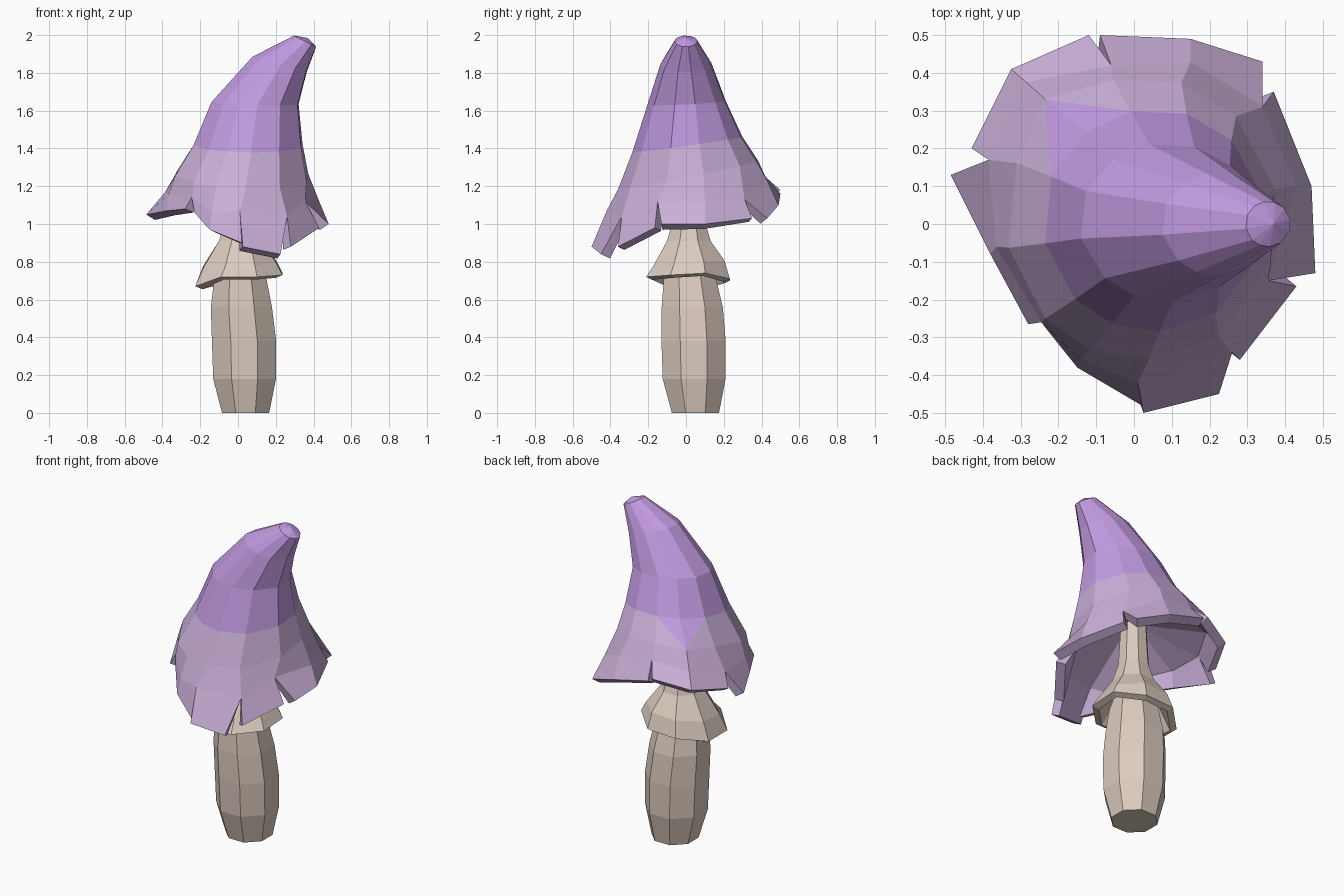
import bpy
import bmesh
from math import cos, sin, radians

cube = bpy.data.objects.get("Cube")
if cube:
    bpy.data.objects.remove(cube, do_unlink=True)


def material(name, rgb):
    mat = bpy.data.materials.new(name)
    mat.use_nodes = True
    mat.diffuse_color = (*rgb, 1)
    mat.node_tree.nodes["Principled BSDF"].inputs["Base Color"].default_value = (*rgb, 1)
    return mat


PURPLE = material("cap purple", (0.53, 0.32, 0.74))
LAVENDER = material("petal lavender", (0.59, 0.43, 0.69))
CREAM = material("stem cream", (0.71, 0.60, 0.52))


def finish(bm, name, mats):
    mesh = bpy.data.meshes.new(name)
    bm.to_mesh(mesh)
    bm.free()
    for mat in mats:
        mesh.materials.append(mat)
    obj = bpy.data.objects.new(name, mesh)
    bpy.context.collection.objects.link(obj)
    return obj


def ring(bm, angles, center, rx, ry, tilt_x=0, tilt_y=0):
    """Tilted ellipse of vertices, counter-clockwise from above."""
    verts = []
    for a in angles:
        dx, dy = rx * cos(radians(a)), ry * sin(radians(a))
        verts.append(bm.verts.new((center[0] + dx, center[1] + dy,
                                   center[2] + dx * tilt_x + dy * tilt_y)))
    return verts


def bridge(bm, lower, upper, slot=0):
    n = len(lower)
    for i in range(n):
        j = (i + 1) % n
        bm.faces.new((lower[i], lower[j], upper[j], upper[i])).material_index = slot


# Stem: a bulging octagonal column
octagon = [22.5 + 45 * i for i in range(8)]
bm = bmesh.new()
rows = [ring(bm, octagon, (x, y, z), r, r) for x, y, z, r in (
    (0.04, 0.05, 0, 0.135), (0.035, 0.043, 0.18, 0.18), (0.032, 0.04, 0.38, 0.184),
    (0.018, 0.033, 0.56, 0.175), (0.012, 0.02, 0.72, 0.148), (0.01, 0.02, 0.84, 0.11))]
for low, high in zip(rows, rows[1:]):
    bridge(bm, low, high)
bm.faces.new(rows[0][::-1])
bm.faces.new(rows[-1])
finish(bm, "stem", [CREAM])

# Skirt and neck: flared ragged collar that narrows into the cap
bm = bmesh.new()
inner = ring(bm, octagon, (0.01, 0.02, 0.81), 0.13, 0.13)
under = ring(bm, octagon, (0.005, 0.01, 0), 0.21, 0.205)
rim = ring(bm, octagon, (0.005, 0.01, 0), 0.25, 0.24)
for low, high, z in zip(under, rim, (0.73, 0.70, 0.69, 0.66, 0.66, 0.71, 0.71, 0.72)):
    low.co.z = z - 0.005
    high.co.z = z + 0.01
shoulder = ring(bm, octagon, (0.01, 0.015, 0.785), 0.21, 0.205, 0.06, 0.08)
neck = [ring(bm, octagon, (0.015, 0.015, z), r, r) for z, r in (
    (0.91, 0.125), (1.02, 0.09), (1.38, 0.07))]
chain = [inner, under, rim, shoulder] + neck
for low, high in zip(chain, chain[1:]):
    bridge(bm, low, high)
bm.faces.new(neck[-1])
finish(bm, "skirt", [CREAM])

# Cap: bent cone above, splitting into seven hanging petals below
columns = [-168, -135, -112, -87, -56, -18, 12, 46, 73, 102, 128, 157]
# Points where the slits between the petals end, with the petal middles between
notch_points = [
    (-.365, -.06, 1.16), (-.245, -.26, 1.14), (-.14, -.36, 1.06), (.01, -.42, 1.07),
    (.26, -.34, 1.04), (.355, -.15, 1.12), (.43, .10, 1.12), (.34, .31, 1.13),
    (.15, .43, 1.23), (-.06, .42, 1.25), (-.285, .375, 1.22), (-.385, .17, 1.17)]
bm = bmesh.new()
notch = [bm.verts.new(p) for p in notch_points]
shoulder = ring(bm, columns, (0.02, 0.015, 1.26), 0.36, 0.375, -0.03, 0.2)
shoulder[10].co = (-.235, .33, 1.32)
waist = ring(bm, columns, (0.053, 0.01, 1.42), 0.295, 0.295, -0.02, 0.14)
middle = ring(bm, columns, (0.09, 0.005, 1.64), 0.236, 0.21, -0.03, 0.05)
upper = ring(bm, columns, (0.22, 0.0, 1.845), 0.147, 0.137, -0.28)
tip = ring(bm, columns, (0.355, 0.0, 1.968), 0.06, 0.06, -0.5)
bridge(bm, notch, shoulder, 1)
bridge(bm, shoulder, waist, 1)
for low, high in ((waist, middle), (middle, upper), (upper, tip)):
    bridge(bm, low, high)
point = bm.verts.new((0.37, 0, 1.985))
for i in range(len(tip)):
    bm.faces.new((tip[i], tip[(i + 1) % len(tip)], point))

# The purple dips to a point at the back
for side in (9, 11):
    quad = next(f for f in shoulder[10].link_faces
                if waist[side] in f.verts and waist[10] in f.verts)
    bmesh.utils.face_split(quad, shoulder[10], waist[side])
    for face in waist[10].link_faces:
        if shoulder[10] in face.verts and len(face.verts) == 3:
            face.material_index = 0

# Petals: first column index, then the lower edge points
petals = [
    (1, [(-.23, -.28, 1.06), (-.15, -.38, .97), (.02, -.48, .90)]),
    (3, [(.025, -.50, .88), (.225, -.45, .84)]),
    (4, [(.28, -.36, .88), (.43, -.165, .98)]),
    (5, [(.48, -.13, 1.0), (.47, .10, 1.0), (.37, .35, 1.03)]),
    (7, [(.34, .43, 1.03), (.15, .49, 1.1), (-.09, .50, 1.16)]),
    (9, [(-.12, .50, 1.18), (-.325, .41, 1.13), (-.43, .20, 1.09)]),
    (11, [(-.485, .13, 1.05), (-.38, -.08, 1.07), (-.28, -.265, 1.08)]),
]
for start, points in petals:
    edge = [bm.verts.new(p) for p in points]
    for k in range(len(edge) - 1):
        a, b = (start + k) % 12, (start + k + 1) % 12
        face = bm.faces.new((edge[k], edge[k + 1], notch[b], notch[a]))
        face.material_index = 1
cap = finish(bm, "cap", [PURPLE, LAVENDER])
solid = cap.modifiers.new("thickness", "SOLIDIFY")
solid.thickness = 0.055
solid.offset = -1

# Underside: shallow ceiling from the petals up to the neck
bm = bmesh.new()
outer = [bm.verts.new((x * 0.88, y * 0.88, z - 0.02)) for x, y, z in notch_points]
center = ring(bm, columns, (0.015, 0.015, 1.28), 0.065, 0.065)
bridge(bm, center, outer)
finish(bm, "underside", [LAVENDER])
